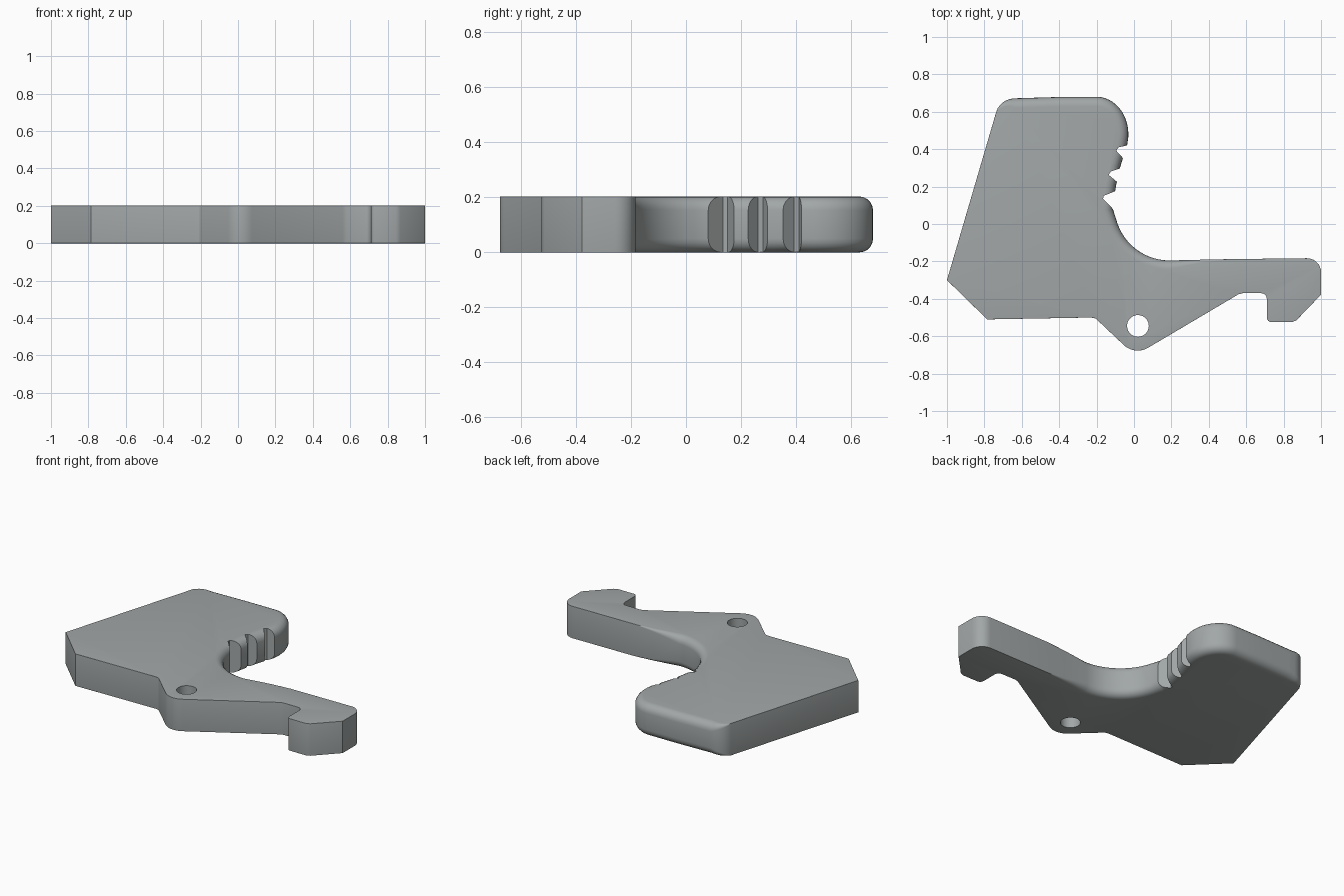
import bpy, bmesh, math
from mathutils import Vector

if "Cube" in bpy.data.objects:
    bpy.data.objects.remove(bpy.data.objects["Cube"])

H = 0.203
R = 0.05


def arc(cx, cy, rx, ry, a0, a1, n, r0=0.0, r1=None):
    """Elliptical arc of (x, y, edge rounding), rounding blended from r0 to r1."""
    r1 = r0 if r1 is None else r1
    out = []
    for i in range(n + 1):
        t = i / n
        a = math.radians(a0 + (a1 - a0) * t)
        out.append((cx + rx * math.cos(a), cy + ry * math.sin(a), r0 + (r1 - r0) * t))
    return out


# Outline, counter-clockwise: x, y, rounding of the rim
pts = [(-1, -0.30, 0), (-0.785, -0.51, 0), (-0.23, -0.50, 0), (-0.205, -0.505, 0)]
pts += arc(0.02, -0.565, 0.11, 0.112, 225, 300, 8)            # pivot lobe
pts += [(0.56, -0.375, 0), (0.58, -0.37, 0)]
pts += arc(0.68, -0.40, 0.03, 0.03, 90, 0, 4)                 # hook inside
pts += arc(0.735, -0.50, 0.025, 0.025, 180, 270, 4)
pts += [(0.845, -0.525, 0), (0.868, -0.515, 0), (1, -0.378, 0)]
pts += arc(0.925, -0.258, 0.075, 0.075, 0, 90, 7)             # arm tip
pts += [(0.50, -0.188, 0), (0.36, -0.191, 0.015)]
pts += arc(0.19, 0.10, 0.295, 0.295, 270, 194, 14, 0.045, R)  # finger curve
pts += [(-0.113, 0.08, R), (-0.107, 0.14, R), (-0.095, 0.21, R),
        (-0.075, 0.30, R), (-0.057, 0.36, R), (-0.037, 0.42, R)]
pts += arc(-0.20, 0.48, 0.17, 0.20, -5, 90, 12, R)            # rounded head
pts += [(-0.40, 0.679, R), (-0.60, 0.673, R)]
pts += arc(-0.635, 0.575, 0.105, 0.097, 95, 165, 6, R, 0)


def inward(i):
    p0, p1, p2 = (Vector(pts[k % len(pts)][:2]) for k in (i - 1, i, i + 1))
    d1, d2 = (p1 - p0).normalized(), (p2 - p1).normalized()
    d = (d1 + d2).normalized()
    return Vector((-d.y, d.x))


def new_object(name, bm):
    bmesh.ops.recalc_face_normals(bm, faces=bm.faces)
    me = bpy.data.meshes.new(name)
    bm.to_mesh(me)
    bm.free()
    ob = bpy.data.objects.new(name, me)
    bpy.context.collection.objects.link(ob)
    return ob


def lofted(name, rings):
    bm = bmesh.new()
    vs = [[bm.verts.new(p) for p in ring] for ring in rings]
    n = len(vs[0])
    for a, b in zip(vs, vs[1:]):
        for i in range(n):
            j = (i + 1) % n
            bm.faces.new((a[i], a[j], b[j], b[i]))
    bm.faces.new(vs[0][::-1])
    bm.faces.new(vs[-1])
    return new_object(name, bm)


# Plate body: stacked rings whose inset follows a quarter circle at both rims
steps = 5
normals = [inward(i) for i in range(len(pts))]
levels = [(k, False) for k in range(steps + 1)] + [(k, True) for k in range(steps, -1, -1)]
rings = []
for k, top in levels:
    a = math.pi / 2 * k / steps
    ring = []
    for (x, y, r), nrm in zip(pts, normals):
        rr = max(r, 0.0005)
        inset = rr * (1 - math.sin(a))
        z = rr * (1 - math.cos(a))
        ring.append((x + nrm.x * inset, y + nrm.y * inset, H - z if top else z))
    rings.append(ring)
body = lofted("lever_plate", rings)

# Cutters: three grip notches and the pivot hole
profiles = {
    "notch_1": [(-0.165, 0.135), (-0.05, 0.015), (-0.05, 0.19), (-0.107, 0.173), (-0.163, 0.15)],
    "notch_2": [(-0.135, 0.262), (-0.05, 0.192), (-0.03, 0.31), (-0.075, 0.297), (-0.125, 0.28)],
    "notch_3": [(-0.095, 0.392), (-0.02, 0.31), (0.0, 0.43), (-0.037, 0.42), (-0.083, 0.41)],
    "pivot_hole": [p[:2] for p in arc(0.021, -0.545, 0.058, 0.058, 0, 352.5, 47)],
}
for name, prof in profiles.items():
    cutter = lofted(name + "_cutter", [[(x, y, z) for x, y in prof] for z in (-0.1, H + 0.1)])
    cutter.hide_render = True
    mod = body.modifiers.new(name, 'BOOLEAN')
    mod.operation = 'DIFFERENCE'
    mod.solver = 'EXACT'
    mod.object = cutter
    bpy.context.view_layer.objects.active = body
    bpy.ops.object.modifier_apply(modifier=name)
    bpy.data.objects.remove(cutter)

# Single grey finish
mat = bpy.data.materials.new("plain grey")
mat.diffuse_color = (0.36, 0.385, 0.385, 1)
mat.use_nodes = True
mat.node_tree.nodes["Principled BSDF"].inputs["Base Color"].default_value = mat.diffuse_color
body.data.materials.clear()
body.data.materials.append(mat)

bpy.ops.object.select_all(action='DESELECT')
body.select_set(True)
bpy.context.view_layer.objects.active = body
bpy.ops.object.shade_smooth_by_angle(angle=math.radians(25))
